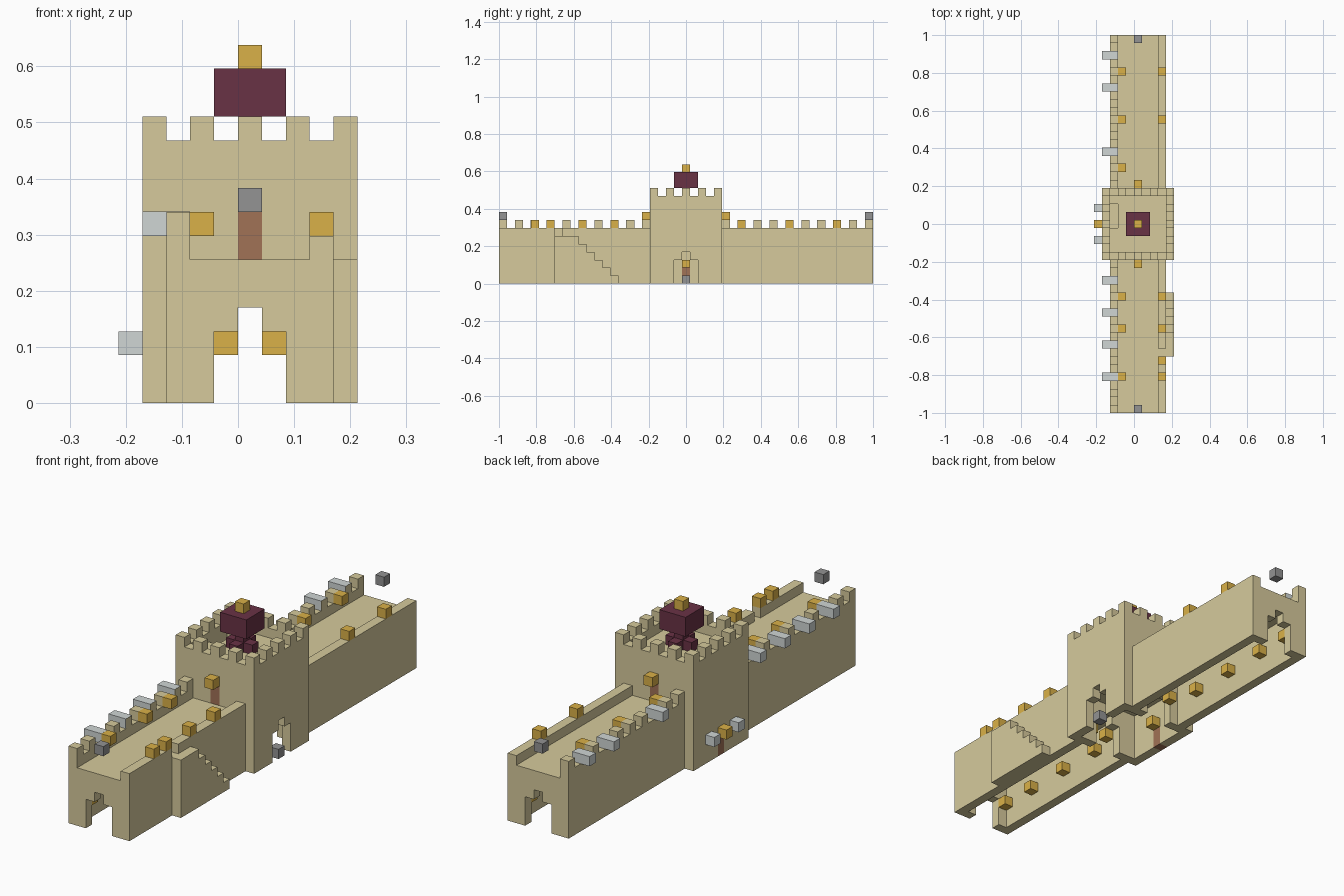
import bpy, bmesh
from itertools import product
from mathutils import Vector

U = 2 / 47          # size of one block
LEN = 47            # blocks along the wall

cube = bpy.data.objects.get("Cube")
if cube:
    bpy.data.objects.remove(cube, do_unlink=True)


def material(name, rgb):
    def lin(c):
        c /= 255
        return c / 12.92 if c < 0.04045 else ((c + 0.055) / 1.055) ** 2.4
    col = (*[lin(c) for c in rgb], 1)
    m = bpy.data.materials.new(name)
    m.use_nodes = True
    m.diffuse_color = col
    m.node_tree.nodes["Principled BSDF"].inputs["Base Color"].default_value = col
    return m


SAND = material("sandstone", (214, 202, 156))
GOLD = material("lamp gold", (218, 177, 72))
PLUM = material("dark plum", (105, 50, 69))
WOOD = material("door brown", (161, 114, 86))
GREY = material("stone grey", (147, 147, 147))
PALE = material("pale grey", (208, 214, 213))


def block(x, y, z):
    """All cells of a box given as half-open ranges."""
    return set(product(range(*x), range(*y), range(*z)))


def one(x, y, z):
    return block((x, x + 1), (y, y + 1), (z, z + 1))


def cells(*boxes):
    return {c for b in boxes for c in b}


def finish(name, bm, mat):
    me = bpy.data.meshes.new(name)
    bm.to_mesh(me)
    bm.free()
    me.materials.append(mat)
    ob = bpy.data.objects.new(name, me)
    bpy.context.scene.collection.objects.link(ob)


def build(name, solid, mat):
    """Skin a set of unit cells with its outer faces."""
    bm = bmesh.new()
    verts = {}

    def vert(p):
        p = tuple(p)
        if p not in verts:
            verts[p] = bm.verts.new((p[0] * U, (p[1] - LEN / 2) * U, p[2] * U))
        return verts[p]

    for c in solid:
        for axis, side in product(range(3), (0, 1)):
            n = list(c)
            n[axis] += 2 * side - 1
            if tuple(n) in solid:
                continue
            a, b = (axis + 1) % 3, (axis + 2) % 3
            quad = []
            for da, db in ((0, 0), (1, 0), (1, 1), (0, 1)):
                p = list(c)
                p[axis] += side
                p[a] += da
                p[b] += db
                quad.append(vert(p))
            bm.faces.new(quad if side else quad[::-1])
    finish(name, bm, mat)


# Stepped archways at the ends, through the tower and in its side
arches = cells(block((-1, 2), (0, LEN), (0, 3)), block((0, 1), (0, LEN), (3, 4)),
               block((4, 5), (22, 25), (0, 3)), block((4, 5), (23, 24), (3, 4)))
# Hollow halls below the walkway and inside the tower
halls = cells(block((-2, 3), (1, 19), (0, 5)), block((-2, 3), (28, 46), (0, 5)))
rooms = cells(block((-3, 4), (20, 27), (0, 5)), block((-3, 4), (20, 27), (6, 9)))
tower_space = block((-4, 5), (19, 28), (0, 15))

# Wall with a crenellated outer parapet and a plain inner one
wall = block((-3, 4), (0, LEN), (0, 6))
wall |= block((-3, -2), (0, LEN), (6, 7)) | block((3, 4), (0, LEN), (6, 7))
for j in range(0, LEN, 2):
    wall |= one(-3, j, 7)
build("wall", wall - arches - halls - tower_space - one(3, 7, 6), SAND)

# Gate tower with battlements and roof hatch
tower = block((-4, 5), (19, 28), (0, 11)) - block((-3, 4), (20, 27), (10, 11))
for i, j in product(range(-4, 5, 2), range(19, 28, 2)):
    if i in (-4, 4) or j in (19, 27):
        tower |= one(i, j, 11)
doors = cells(block((-4, -3), (23, 24), (0, 2)),
              *[block((0, 1), (j, j + 1), (6, 8)) for j in (19, 27)])
hatch = block((-3, -2), (23, 26), (9, 10))
build("tower", tower - arches - rooms - doors - hatch, SAND)
build("doors", doors, WOOD)

# Side stairs with a landing
stairs = block((4, 5), (7, 10), (0, 6))
for k in range(5):
    stairs |= block((4, 5), (10 + k, 11 + k), (0, 5 - k))
build("stairs", stairs, SAND)

# Lamps on the walkway, over the doors, beside the tower arches and in the halls
walk = [one(-2, j, 7) for j in (4, 10, 14, 30, 36, 42)]
walk += [one(3, j, 7) for j in (4, 6, 10, 14, 36, 42)]
build("walkway_lamps", cells(*walk), GOLD)
build("door_lamps", cells(one(0, 18, 8), one(0, 28, 8), one(-5, 23, 2), one(-3, 23, 2)), GOLD)
build("arch_lamps", cells(*[one(x, j, 2) for x in (-1, 1) for j in (18, 28)]), GOLD)
hall = [one(x, j, 2) for x in (-2, 2) for k in (1, 5, 10, 15) for j in (k, 46 - k)]
build("hall_lamps", cells(*hall), GOLD)

# Grey marker blocks
build("end_markers", one(0, 0, 8) | one(0, 46, 8), GREY)
build("gate_marker", one(4, 23, 0), GREY)
build("gate_flags", one(-5, 21, 2) | one(-5, 25, 2), PALE)

# Pale flags wrapped over the outer merlons
bm = bmesh.new()
for j in (4, 8, 12, 16, 32, 40, 44):
    geo = bmesh.ops.create_cube(bm, size=1)["verts"]
    bmesh.ops.scale(bm, vec=Vector((1.98, 1.02, 1.01)) * U, verts=geo)
    bmesh.ops.translate(bm, vec=Vector((-3.01, j + 0.5 - LEN / 2, 7.505)) * U, verts=geo)
finish("merlon_flags", bm, PALE)

# Roof beacon: cross-shaped foot, stem, large head and gold cap
foot = block((-1, 2), (23, 24), (10, 11)) | block((0, 1), (22, 25), (10, 11))
build("beacon", foot | one(0, 23, 11) | block((-1, 2), (22, 25), (12, 14)), PLUM)
build("beacon_cap", one(0, 23, 14), GOLD)
